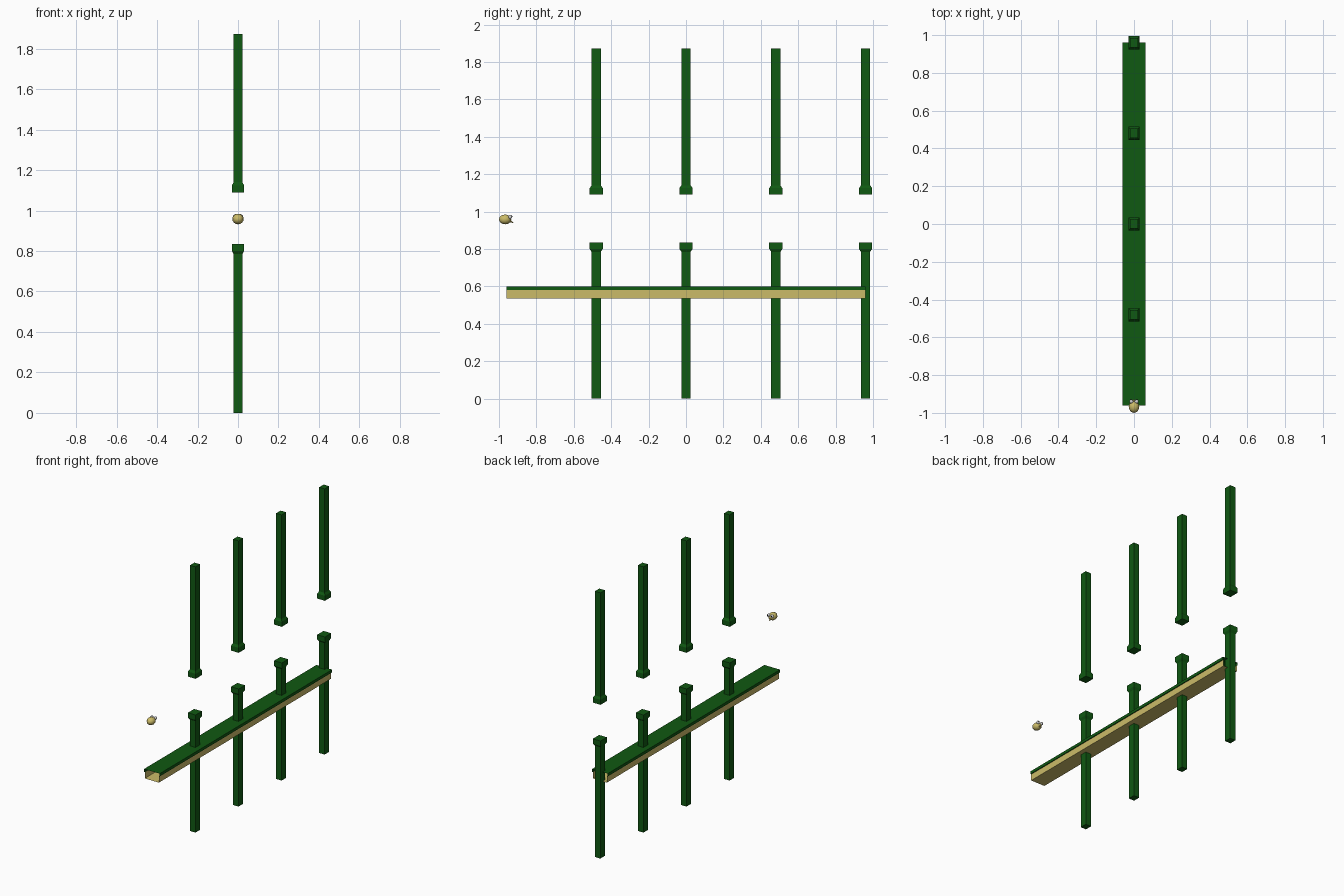
import bpy, bmesh, math
from mathutils import Matrix, Vector

if "Cube" in bpy.data.objects:
    bpy.data.objects.remove(bpy.data.objects["Cube"])


def material(name, rgb):
    m = bpy.data.materials.new(name)
    m.diffuse_color = (*rgb, 1)
    m.use_nodes = True
    m.node_tree.nodes["Principled BSDF"].inputs["Base Color"].default_value = m.diffuse_color
    return m


GREEN = material("dark green", (0.005, 0.1, 0.006))
TAN = material("sand yellow", (0.60, 0.50, 0.14))
WHITE = material("eye white", (0.65, 0.65, 0.65))
BLACK = material("pupil black", (0.01, 0.01, 0.01))


def finish(name, bm, mat, smooth=False, recalc=True):
    if recalc:
        bmesh.ops.recalc_face_normals(bm, faces=bm.faces)
    me = bpy.data.meshes.new(name)
    bm.to_mesh(me)
    bm.free()
    me.materials.append(mat)
    for p in me.polygons:
        p.use_smooth = smooth
    ob = bpy.data.objects.new(name, me)
    bpy.context.collection.objects.link(ob)
    return ob


def pipe(name, y, rings):
    """Closed rectangular column through (z, half x, half y) rings."""
    bm = bmesh.new()
    loops = [[bm.verts.new((sx * hx, y + sy * hy, z))
              for sx, sy in ((-1, -1), (1, -1), (1, 1), (-1, 1))]
             for z, hx, hy in rings]
    for a, b in zip(loops, loops[1:]):
        for i in range(4):
            j = (i + 1) % 4
            bm.faces.new((a[i], a[j], b[j], b[i]))
    bm.faces.new(loops[0])
    bm.faces.new(loops[-1])
    return finish(name, bm, GREEN)


def sheet(name, profile, mat):
    """Open-ended strip: an x-z profile swept along y."""
    bm = bmesh.new()
    rows = [[bm.verts.new((x, y, z)) for x, z in profile] for y in (-0.96, 0.96)]
    for i in range(len(profile) - 1):
        bm.faces.new((rows[0][i], rows[0][i + 1], rows[1][i + 1], rows[1][i]))
    return finish(name, bm, mat, recalc=False)


def ball(name, centre, radii, mat, u=12, v=8):
    bm = bmesh.new()
    bmesh.ops.create_uvsphere(bm, u_segments=u, v_segments=v, radius=1,
                              matrix=Matrix.Translation(centre) @ Matrix.Diagonal((*radii, 1)))
    return finish(name, bm, mat, smooth=True)


# Four pairs of pipes with flared lips
SHAFT, LIP = (0.0215, 0.025), (0.03, 0.035)
for n, y in enumerate((-0.48, 0, 0.48, 0.96), 1):
    pipe(f"lower_pipe_{n}", y, [(0, *SHAFT), (0.785, *SHAFT), (0.80, *LIP), (0.835, *LIP)])
    pipe(f"upper_pipe_{n}", y, [(1.09, *LIP), (1.125, *LIP), (1.14, *SHAFT), (1.873, *SHAFT)])

# Ground strip: grass cover over a sand channel, ends open
sheet("grass", [(0.055, 0.58), (0.061, 0.58), (0.061, 0.60), (-0.061, 0.60),
                (-0.061, 0.58), (-0.055, 0.58)], GREEN)
sheet("sand", [(-0.055, 0.58), (-0.055, 0.535), (0.055, 0.535), (0.055, 0.58)], TAN)

# Bird, facing along the pipes
ball("bird_body", (0, -0.967, 0.958), (0.028, 0.033, 0.026), TAN)
for side, s in (("left", -1), ("right", 1)):
    ball(f"{side}_eye", (s * 0.014, -0.94, 0.971), (0.011, 0.011, 0.011), WHITE, 10, 6)
    ball(f"{side}_pupil", (s * 0.016, -0.931, 0.973), (0.004, 0.004, 0.004), BLACK, 8, 5)
bm = bmesh.new()
aim = Vector((0, 0.9, -0.45)).to_track_quat('Z', 'Y').to_matrix().to_4x4()
bmesh.ops.create_cone(bm, cap_ends=True, segments=8, radius1=0.013, radius2=0, depth=0.034,
                      matrix=Matrix.Translation((0, -0.938, 0.947)) @ aim)
finish("beak", bm, TAN)
